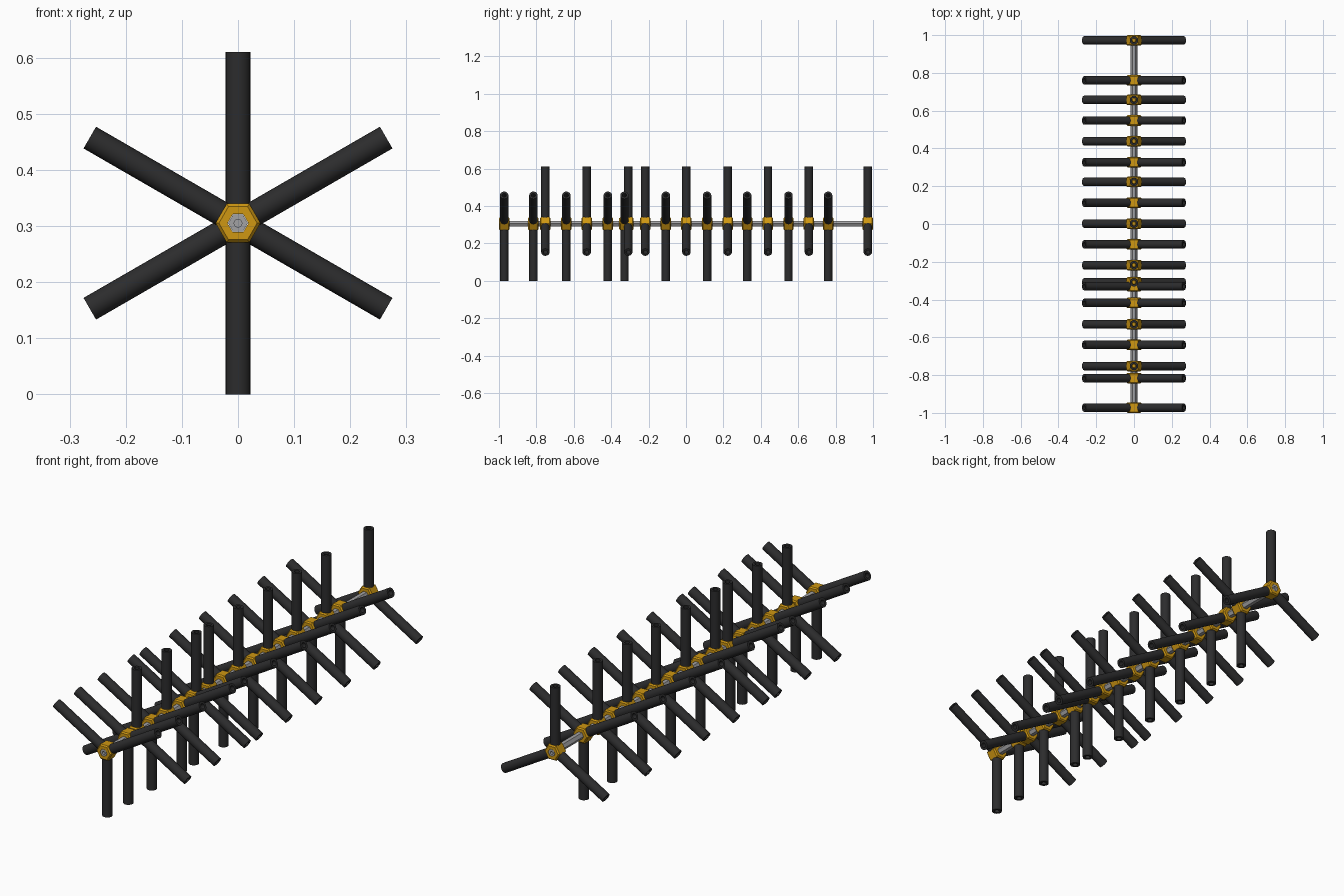
import bpy, bmesh, math
from mathutils import Matrix, Vector

if "Cube" in bpy.data.objects:
    bpy.data.objects.remove(bpy.data.objects["Cube"])

ZC = 0.305                                   # height of the shaft axis
UP = [0.972, 0.657, 0.438, 0.223, 0.002, -0.218, -0.309, -0.531, -0.752]
DOWN = [0.76, 0.548, 0.327, 0.113, -0.108, -0.329, -0.418, -0.64, -0.816, -0.972]


def material(name, rgb):
    m = bpy.data.materials.new(name)
    m.diffuse_color = (*rgb, 1)
    m.use_nodes = True
    m.node_tree.nodes["Principled BSDF"].inputs["Base Color"].default_value = m.diffuse_color
    return m


gold = material("gold", (0.62, 0.31, 0.006))
rubber = material("black rubber", (0.025, 0.025, 0.026))
steel = material("grey steel", (0.36, 0.36, 0.37))


def lathe(bm, profile, n, matrix):
    """Closed (radius, height) profile turned around local z."""
    rings = []
    for r, h in profile:
        if r == 0:
            rings.append([bm.verts.new(matrix @ Vector((0, 0, h)))] * n)
        else:
            rings.append([bm.verts.new(matrix @ Vector((
                r * math.cos(2 * math.pi * i / n), r * math.sin(2 * math.pi * i / n), h)))
                for i in range(n)])
    for a, b in zip(rings, rings[1:]):
        for i in range(n):
            j = (i + 1) % n
            vs = list(dict.fromkeys([a[i], a[j], b[j], b[i]]))
            if len(vs) > 2:
                bm.faces.new(vs)


def finish(bm, name, mat, smooth=False):
    bmesh.ops.remove_doubles(bm, verts=bm.verts, dist=1e-6)
    bmesh.ops.recalc_face_normals(bm, faces=bm.faces)
    me = bpy.data.meshes.new(name)
    bm.to_mesh(me)
    bm.free()
    me.materials.append(mat)
    ob = bpy.data.objects.new(name, me)
    bpy.context.collection.objects.link(ob)
    if smooth:
        bpy.ops.object.select_all(action='DESELECT')
        ob.select_set(True)
        bpy.context.view_layer.objects.active = ob
        bpy.ops.object.shade_smooth_by_angle(angle=math.radians(35))
    return ob


ALONG_Y = Matrix.Rotation(-math.pi / 2, 4, 'X')


def star(name, y, first):
    centre = Matrix.Translation((0, y, ZC))
    # chamfered hexagonal hub with a hexagonal bore
    bm = bmesh.new()
    lathe(bm, [(0.0185, -0.028), (0.034, -0.028), (0.040, -0.022), (0.040, 0.022),
               (0.034, 0.028), (0.0185, 0.028), (0.0185, -0.028)], 6, centre @ ALONG_Y)
    # pegs that hold the tubes
    turns = [centre @ Matrix.Rotation(math.radians(90 - first - 120 * k), 4, 'Y') for k in range(3)]
    for t in turns:
        lathe(bm, [(0, 0.03), (0.0115, 0.03), (0.0115, 0.06), (0.009, 0.066), (0, 0.066)], 16, t)
    finish(bm, name + "_hub", gold)
    # three hollow rubber tubes
    bm = bmesh.new()
    for t in turns:
        lathe(bm, [(0.0115, 0.032), (0.0223, 0.032), (0.0223, 0.305),
                   (0.0115, 0.305), (0.0115, 0.032)], 20, t)
    finish(bm, name + "_tubes", rubber, True)


for i, y in enumerate(UP):
    star(f"upward_star_{i + 1}", y, 90)
for i, y in enumerate(DOWN):
    star(f"downward_star_{i + 1}", y, 270)

# hexagonal shaft
axis = Matrix.Translation((0, 0, ZC)) @ ALONG_Y
bm = bmesh.new()
lathe(bm, [(0, -0.96), (0.0095, -0.96), (0.0095, -1), (0.0175, -1),
           (0.0175, 1), (0.0095, 1), (0.0095, 0.96), (0, 0.96)], 6, axis)
finish(bm, "hex_shaft", steel)

# round tapped sleeves in the shaft ends
bm = bmesh.new()
for s in (-1, 1):
    lathe(bm, [(0, s * 0.965), (0.007, s * 0.965), (0.007, s * 1.0),
               (0.0096, s * 1.0), (0.0096, s * 0.965)], 16, axis)
finish(bm, "shaft_end_sleeves", steel)
